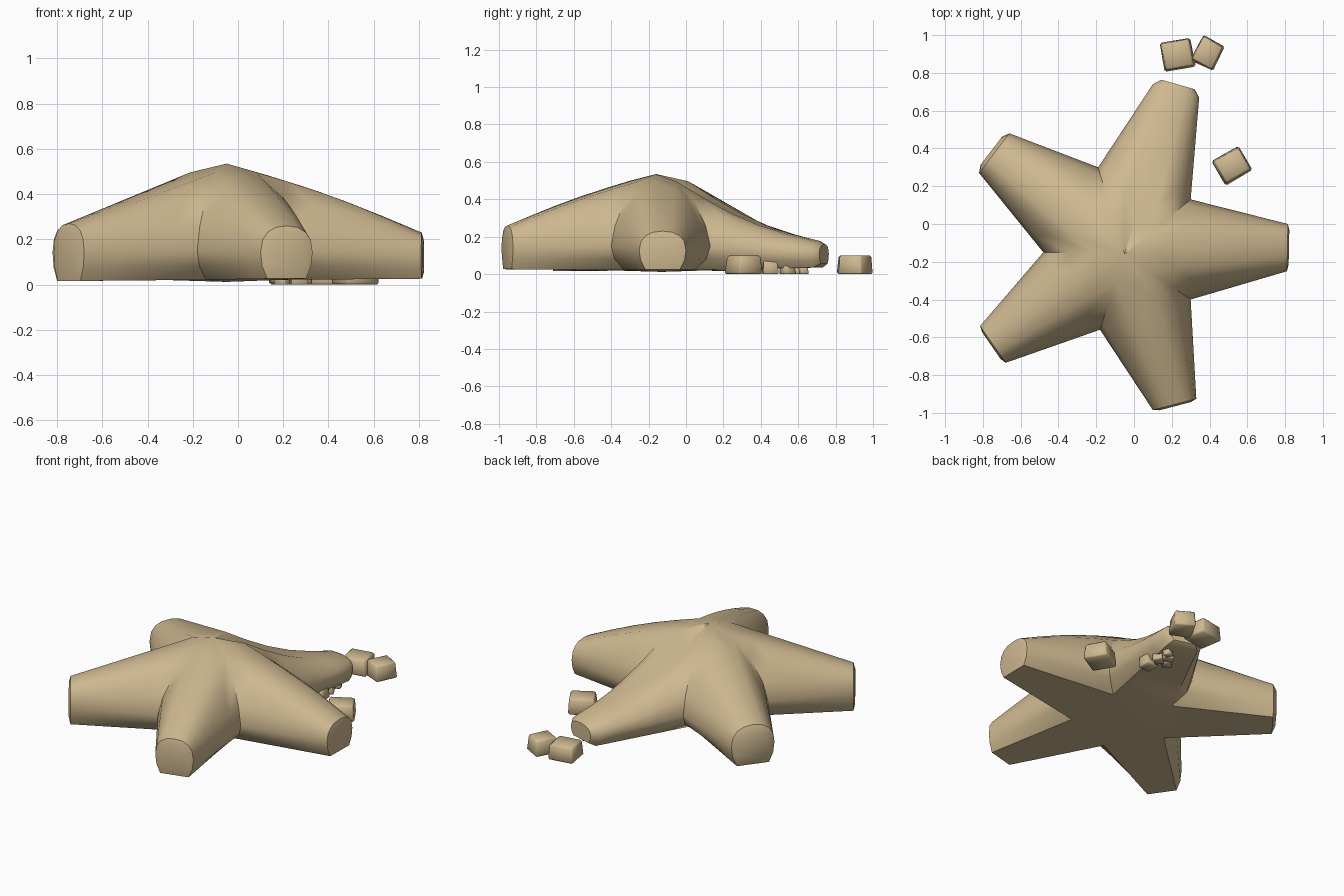
import bpy, bmesh, math, random
from mathutils import Vector, Matrix

random.seed(4)
cube = bpy.data.objects.get("Cube")
if cube:
    bpy.data.objects.remove(cube, do_unlink=True)

sand = bpy.data.materials.new("sandy_tan")
sand.use_nodes = True
colour = (0.62, 0.48, 0.28, 1)
sand.diffuse_color = colour
bsdf = sand.node_tree.nodes["Principled BSDF"]
bsdf.inputs["Base Color"].default_value = colour
bsdf.inputs["Roughness"].default_value = 0.9


def finish(bm, name, angle):
    bmesh.ops.remove_doubles(bm, verts=bm.verts, dist=0.0005)
    bmesh.ops.recalc_face_normals(bm, faces=bm.faces)
    mesh = bpy.data.meshes.new(name)
    bm.to_mesh(mesh)
    bm.free()
    mesh.materials.append(sand)
    obj = bpy.data.objects.new(name, mesh)
    bpy.context.collection.objects.link(obj)
    bpy.ops.object.select_all(action="DESELECT")
    obj.select_set(True)
    bpy.context.view_layer.objects.active = obj
    bpy.ops.object.shade_smooth_by_angle(angle=math.radians(angle))


# Star body: five arms lofted from shared valley curves out to their tips
APEX = Vector((-0.05, -0.16, 0.535))
FLOOR = Vector((-0.05, -0.13, 0.012))
NOTCHES = [(0.3, 0.13), (-0.19, 0.3), (-0.48, -0.15), (-0.18, -0.56), (0.3, -0.4)]
ANGLES = [math.radians(a) for a in (-135, -112, -90, -66, -44, -22, 0, 22, 44, 66, 90, 112, 135)]
# Each arm: right and left tip corners, top height, bottom, tip bulge, ridge lift
ARMS = [
    ((0.81, -0.25), (0.815, 0.0), 0.23, 0.025, 0.008, 0.02),
    ((0.345, 0.67), (0.1, 0.74), 0.18, 0.035, 0.035, -0.05),
    ((-0.66, 0.48), (-0.82, 0.27), 0.27, 0.015, 0.02, 0.0),
    ((-0.815, -0.54), (-0.68, -0.735), 0.27, 0.015, 0.01, 0.0),
    ((0.1, -0.985), (0.33, -0.925), 0.26, 0.025, 0.01, 0.015),
]
STEPS = 5


def spow(value, power):
    return math.copysign(abs(value) ** power, value)


def valley_point(angle, notch):
    s, c = abs(math.sin(angle)), math.cos(angle)
    xy = APEX.xy.lerp(Vector(notch), s)
    z = 0.15 + 0.385 * c ** 1.4 if c > 0 else 0.15 - 0.13 * min(1, abs(c) * 1.4)
    return Vector((xy.x, xy.y, z))


def tip_point(angle, right, left, top, bottom):
    mid = (right + left) / 2
    xy = mid + (left - right) / 2 * spow(math.sin(angle), 0.85)
    c, centre = math.cos(angle), (top + bottom) / 2
    z = centre + (top - centre) * (spow(c, 0.85) if c > 0 else max(-1, c * 1.4))
    return Vector((xy.x, xy.y, z))


bm = bmesh.new()
for i, (right, left, top, bottom, bulge, lift) in enumerate(ARMS):
    right, left = Vector(right), Vector(left)
    sides = (NOTCHES[i - 1], NOTCHES[i])
    rings = []
    for step in range(STEPS + 1):
        t = step / STEPS
        ring = []
        for a in ANGLES:
            p = valley_point(a, sides[a > 0]).lerp(tip_point(a, right, left, top, bottom), t)
            p.z += lift * math.sin(math.pi * t) * max(0, math.cos(a))
            ring.append(bm.verts.new(p))
        rings.append(ring)
    # Softened end cap
    centre = Vector(((right.x + left.x) / 2, (right.y + left.y) / 2, (top + bottom) / 2))
    out = (centre.xy - APEX.xy).normalized() * bulge
    cap = [bm.verts.new(centre + (v.co - centre) * 0.72 + out.to_3d()) for v in rings[-1]]
    rings.append(cap)
    count = len(ANGLES)
    for inner, outer in zip(rings, rings[1:]):
        for k in range(count):
            n = (k + 1) % count
            bm.faces.new((inner[k], inner[n], outer[n], outer[k]))
    bm.faces.new(cap)
    bm.faces.new((rings[0][0], rings[0][-1], bm.verts.new(FLOOR)))
finish(bm, "star_body", 40)


# Loose rocks: tapered, slightly irregular blocks standing on the ground
def rock(name, x, y, width, depth, height, turn, jitter):
    bm = bmesh.new()
    bmesh.ops.create_cube(bm, size=1)
    for v in bm.verts:
        shrink = 0.88 if v.co.z > 0 else 1
        wobble = [1 + random.uniform(-jitter, jitter) for _ in range(2)]
        v.co = Vector((v.co.x * width * shrink * wobble[0],
                       v.co.y * depth * shrink * wobble[1],
                       (v.co.z + 0.5) * height))
    bmesh.ops.bevel(bm, geom=bm.edges[:], offset=width * 0.06, segments=1, affect="EDGES")
    bm.transform(Matrix.Translation((x, y, 0)) @ Matrix.Rotation(math.radians(turn), 4, "Z"))
    finish(bm, name, 50)


rock("rock_back_inner", 0.23, 0.895, 0.17, 0.16, 0.1, 10, 0.04)
rock("rock_back_outer", 0.39, 0.905, 0.13, 0.15, 0.1, -27, 0.08)
rock("rock_side", 0.52, 0.31, 0.165, 0.15, 0.1, 30, 0.04)

# Small pebbles tucked beneath the back arm
PEBBLES = [(0.27, 0.45, 0.085, 0.07), (0.27, 0.54, 0.06, 0.045), (0.24, 0.59, 0.06, 0.04),
           (0.27, 0.63, 0.05, 0.035), (0.2, 0.54, 0.06, 0.04)]
for i, (x, y, size, height) in enumerate(PEBBLES):
    rock(f"pebble_{i + 1}", x, y, size, size, height, 35 * i, 0.2)
